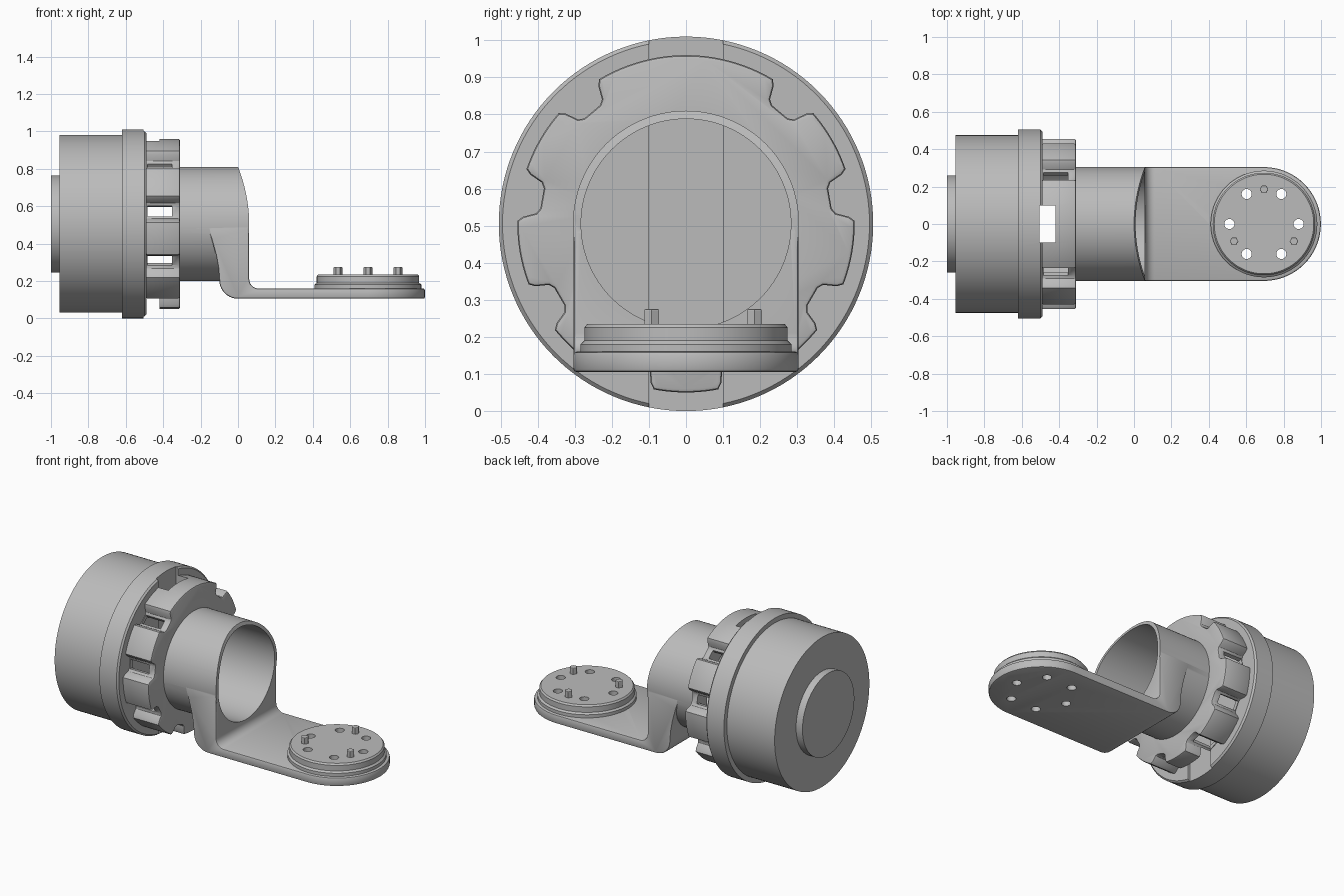
import bpy, bmesh, math
from mathutils import Matrix, Vector

if "Cube" in bpy.data.objects:
    bpy.data.objects.remove(bpy.data.objects["Cube"])

AXIS_Z = 0.505    # height of the motor axis
PAD_X = 0.695     # centre of the rounded plate end
HALF = 0.304      # half width of the bracket

grey = bpy.data.materials.new("machined_grey")
grey.use_nodes = True
grey.diffuse_color = (0.5, 0.5, 0.5, 1)
grey.node_tree.nodes["Principled BSDF"].inputs["Base Color"].default_value = (0.5, 0.5, 0.5, 1)


def make(name, bm):
    bmesh.ops.recalc_face_normals(bm, faces=bm.faces)
    mesh = bpy.data.meshes.new(name)
    bm.to_mesh(mesh)
    bm.free()
    mesh.materials.append(grey)
    ob = bpy.data.objects.new(name, mesh)
    bpy.context.collection.objects.link(ob)
    return ob


def prism(name, pts, axis, lo, hi):
    """Extrude a 2D outline along an axis; pts are the other two coordinates in order."""
    bm = bmesh.new()
    place = {"x": lambda a, b, t: (t, a, b),
             "y": lambda a, b, t: (a, t, b),
             "z": lambda a, b, t: (a, b, t)}[axis]
    face = bm.faces.new([bm.verts.new(place(a, b, lo)) for a, b in pts])
    ext = bmesh.ops.extrude_face_region(bm, geom=[face])["geom"]
    shift = Vector(place(0, 0, hi - lo))
    bmesh.ops.translate(bm, vec=shift, verts=[v for v in ext if isinstance(v, bmesh.types.BMVert)])
    return make(name, bm)


def arc(cx, cy, r, a0, a1, n):
    return [(cx + r * math.cos(math.radians(a0 + (a1 - a0) * i / n)),
             cy + r * math.sin(math.radians(a0 + (a1 - a0) * i / n))) for i in range(n + 1)]


def disc(name, cx, cy, r, axis, lo, hi, n=96):
    return prism(name, arc(cx, cy, r, 0, 360, n)[:-1], axis, lo, hi)


def lathe(name, profile, matrix, n=128):
    """Spin a (height, radius) profile that starts and ends on the axis."""
    bm = bmesh.new()
    verts = [bm.verts.new((r, 0, h)) for h, r in profile]
    edges = [bm.edges.new(p) for p in zip(verts, verts[1:])]
    bmesh.ops.spin(bm, geom=verts + edges, cent=(0, 0, 0), axis=(0, 0, 1),
                   angle=math.tau, steps=n)
    bmesh.ops.remove_doubles(bm, verts=bm.verts, dist=1e-5)
    bm.transform(matrix)
    return make(name, bm)


def apply(ob, mod):
    bpy.context.view_layer.objects.active = ob
    bpy.ops.object.modifier_apply(modifier=mod.name)


def boolean(ob, other, op="DIFFERENCE"):
    mod = ob.modifiers.new("cut", "BOOLEAN")
    mod.operation, mod.solver, mod.object = op, "EXACT", other
    apply(ob, mod)
    bpy.data.objects.remove(other)


def bevel(ob, width, angle=40):
    mod = ob.modifiers.new("bevel", "BEVEL")
    mod.width, mod.segments = width, 2
    mod.limit_method, mod.angle_limit = "ANGLE", math.radians(angle)
    apply(ob, mod)


along_x = Matrix.Translation((0, 0, AXIS_Z)) @ Matrix.Rotation(math.pi / 2, 4, "Y")
on_pad = Matrix.Translation((PAD_X, 0, 0))

# Motor housing with rear boss and front flange
housing = lathe("motor_housing", [
    (-1, 0), (-1, 0.26), (-0.955, 0.26), (-0.955, 0.475), (-0.62, 0.475),
    (-0.62, 0.505), (-0.5, 0.505), (-0.49, 0.495), (-0.49, 0)], along_x)


def slot_cutter():
    return prism("slot_cutter", [(-0.1, -0.1), (0.1, -0.1), (0.1, 1.1), (-0.1, 1.1)],
                 "x", -0.505, -0.42)


boolean(housing, slot_cutter())

# Notched collar: nine stations, the top one replaced by the wide slot
stations = [90 + 40 * k for k in range(1, 9)]
outline = []
for deg in stations:
    for off, r in ((-9, 0.455), (-7.5, 0.44), (-6, 0.405), (-4, 0.395),
                   (4, 0.395), (6, 0.405), (7.5, 0.44), (9, 0.455)):
        outline += arc(0, AXIS_Z, r, deg + off, deg + off, 1)[:1]
    span = 71 if deg == stations[-1] else 31
    steps = span // 3
    outline += arc(0, AXIS_Z, 0.455, deg + 9, deg + span, steps)[1:-1]
collar = prism("notched_collar", outline, "x", -0.495, -0.31)
bevel(collar, 0.01, 60)
boolean(collar, disc("cavity", 0, AXIS_Z, 0.37, "x", -0.53, -0.35))
boolean(collar, disc("collar_bore", 0, AXIS_Z, 0.29, "x", -0.4, -0.2))
for deg in stations:
    window = prism("window", [(0.33, -0.028), (0.5, -0.028), (0.5, 0.028), (0.33, 0.028)],
                   "x", -0.485, -0.352)
    window.data.transform(Matrix.Translation((0, 0, AXIS_Z))
                          @ Matrix.Rotation(math.radians(deg), 4, "X"))
    boolean(collar, window)
boolean(collar, slot_cutter())

# L-shaped bracket with a rounded end
side = ([(-0.165, 0.49), (-0.14, 0.42), (-0.118, 0.34), (-0.105, 0.27)]
        + arc(0, 0.205, 0.1, 180, 270, 10)
        + [(1.1, 0.105), (1.1, 0.16)]
        + arc(0.11, 0.21, 0.05, 270, 180, 8) + [(0.06, 0.49)])
bracket = prism("bracket", side, "y", -0.4, 0.4)
plan = [(-0.3, HALF), (-0.3, -HALF)] + arc(PAD_X, 0, HALF, -90, 90, 48)
boolean(bracket, prism("plan", plan, "z", 0, 0.7), "INTERSECT")
bevel(bracket, 0.009)

# Neck tube joined to the bracket, with a curved mouth and an open bore
boolean(bracket, disc("neck", 0, AXIS_Z, 0.305, "x", -0.33, 0.0595, 128), "UNION")
mouth = [(0.06 - 0.62 * (z - 0.5) ** 2, z) for z in [0.5 + 0.03 * i for i in range(13)]]
boolean(bracket, prism("mouth", mouth + [(0.3, 0.86), (0.3, 0.5)], "y", -0.5, 0.5))
boolean(bracket, disc("bore", 0, AXIS_Z, 0.283, "x", -0.6, 0.3, 128))

# Round mounting pad
pad = lathe("mounting_pad", [
    (0.15, 0), (0.15, 0.285), (0.18, 0.285), (0.19, 0.274),
    (0.225, 0.274), (0.235, 0.266), (0.235, 0)], on_pad)

# Six through holes
for x, y in arc(PAD_X, 0, 0.185, 0, 300, 5):
    for part in (bracket, pad):
        boolean(part, disc("hole", x, y, 0.027, "z", 0, 0.4, 24))

# Three hexagonal pins
pins = [disc(f"pin_{i + 1}", x, y, 0.023, "z", 0.2, 0.275, 6)
        for i, (x, y) in enumerate(arc(PAD_X, 0, 0.185, 90, 330, 2))]
for pin in pins:
    bevel(pin, 0.004, 70)

# Smooth shading with crisp edges
bpy.ops.object.select_all(action="DESELECT")
for ob in (housing, collar, bracket, pad):
    ob.select_set(True)
bpy.context.view_layer.objects.active = housing
bpy.ops.object.shade_smooth_by_angle(angle=math.radians(30))
